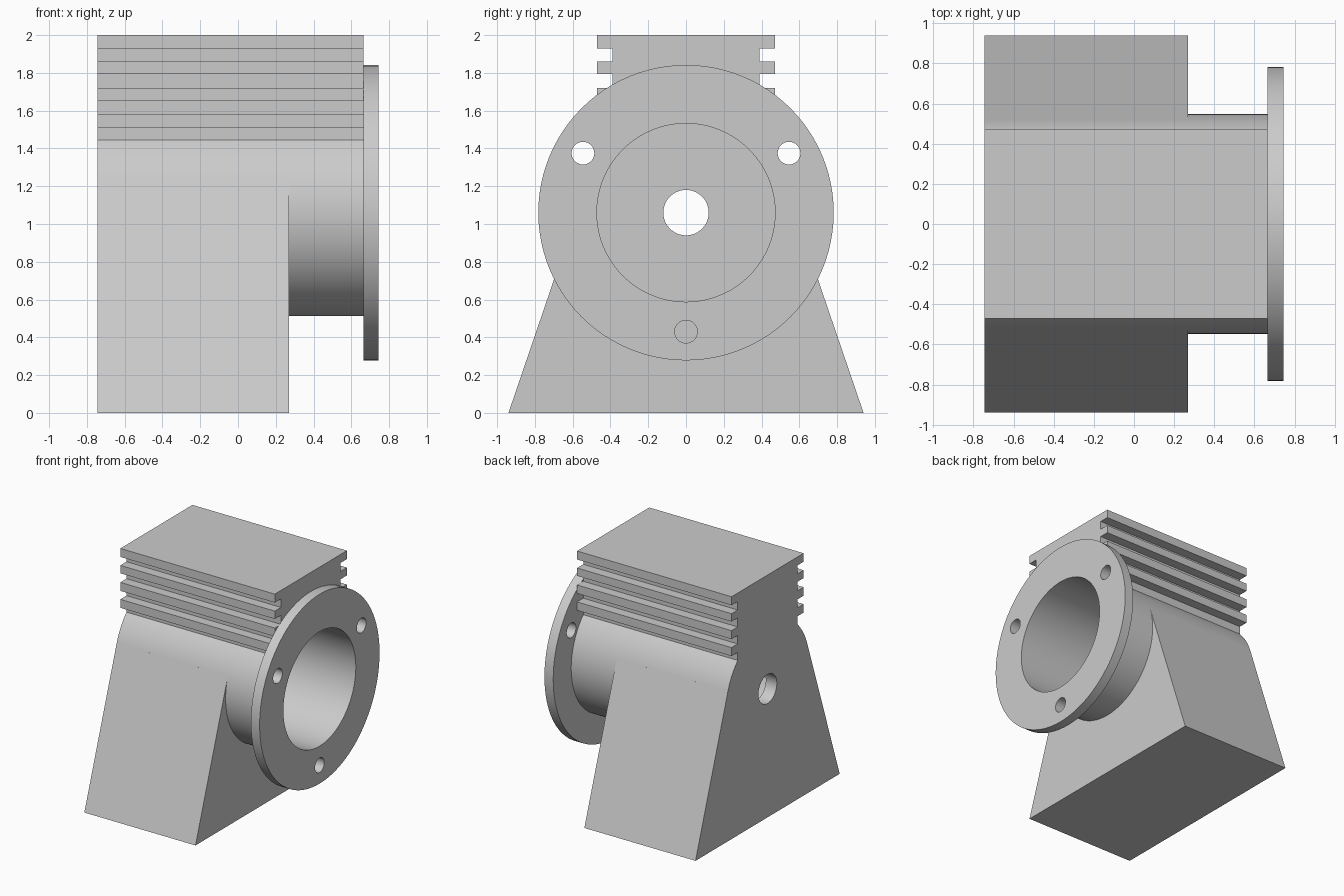
import bpy, bmesh, math

cube = bpy.data.objects.get("Cube")
if cube:
    bpy.data.objects.remove(cube, do_unlink=True)

AXIS_Z = 1.06                       # height of the bore axis
BACK, STEP, NECK, FRONT = -0.745, 0.27, 0.665, 0.745
TUBE_R, BORE_R, FLANGE_R = 0.547, 0.472, 0.782
FOOT_Y, CORE_Y, FIN_Y = 0.94, 0.39, 0.47
SEGMENTS = 96

metal = bpy.data.materials.new("Light grey metal")
metal.use_nodes = True
grey = (0.6, 0.6, 0.6, 1)
metal.diffuse_color = grey
metal.node_tree.nodes["Principled BSDF"].inputs["Base Color"].default_value = grey


def extrude(name, profile, x0, x1):
    """Closed (y, z) profile swept along x."""
    bm = bmesh.new()
    face = bm.faces.new([bm.verts.new((x0, y, z)) for y, z in profile])
    swept = bmesh.ops.extrude_face_region(bm, geom=[face])["geom"]
    moved = [v for v in swept if isinstance(v, bmesh.types.BMVert)]
    bmesh.ops.translate(bm, verts=moved, vec=(x1 - x0, 0, 0))
    bmesh.ops.recalc_face_normals(bm, faces=bm.faces)
    mesh = bpy.data.meshes.new(name)
    bm.to_mesh(mesh)
    bm.free()
    mesh.materials.append(metal)
    obj = bpy.data.objects.new(name, mesh)
    bpy.context.collection.objects.link(obj)
    return obj


def arc(radius, start, end, count, y=0, z=AXIS_Z):
    angles = [start + (end - start) * i / count for i in range(count + 1)]
    return [(y + radius * math.cos(a), z + radius * math.sin(a)) for a in angles]


def disc(name, radius, x0, x1, y=0, z=AXIS_Z):
    return extrude(name, arc(radius, 0, math.tau, SEGMENTS, y, z)[:-1], x0, x1)


def cut(obj, cutters):
    """Subtract the cutters, bake the result, and smooth the round faces."""
    bpy.ops.object.select_all(action="DESELECT")
    bpy.context.view_layer.objects.active = obj
    obj.select_set(True)
    for cutter in cutters:
        mod = obj.modifiers.new("Cut", "BOOLEAN")
        mod.operation = "DIFFERENCE"
        mod.solver = "EXACT"
        mod.object = cutter
        bpy.ops.object.modifier_apply(modifier=mod.name)
    bpy.ops.object.shade_smooth_by_angle(angle=math.radians(25))


# Cylinder housing with cooling fins: half profile, then mirrored
shoulder = math.acos(CORE_Y / TUBE_R)
half = arc(TUBE_R, -math.pi / 2, shoulder, 48)
levels = [1.51, 1.58, 1.65, 1.72, 1.795, 1.86, 1.93, 2.0]
for low, high in zip(levels[::2], levels[1::2]):
    half += [(CORE_Y, low), (FIN_Y, low), (FIN_Y, high)]
    if high < 2:
        half.append((CORE_Y, high))
mirrored = [(-y, z) for y, z in reversed(half[1:])]
housing = extrude("finned_housing", half + mirrored, BACK, NECK)

# Pedestal whose sloping sides run tangent into the housing
slope = math.acos(TUBE_R / math.hypot(FOOT_Y, AXIS_Z)) - math.atan2(AXIS_Z, FOOT_Y)
ty, tz = TUBE_R * math.cos(slope), AXIS_Z + TUBE_R * math.sin(slope)
pedestal = extrude("pedestal", [(-FOOT_Y, 0), (FOOT_Y, 0), (ty, tz), (-ty, tz)], BACK, STEP)

# Mounting flange
flange = disc("flange", FLANGE_R, NECK, FRONT)

# Bore, shaft hole and bolt holes
bore = disc("bore_cutter", BORE_R, BACK + 0.1, FRONT + 0.1)
shaft = disc("shaft_cutter", 0.12, BACK - 0.1, BACK + 0.2)
clearance = disc("clearance_cutter", 0.51, BACK - 0.1, STEP + 0.1)
bolts = []
for degrees in (30, 150, 270):
    a = math.radians(degrees)
    bolts.append(disc("bolt_cutter", 0.06, NECK - 0.1, FRONT + 0.1,
                      0.63 * math.cos(a), AXIS_Z + 0.63 * math.sin(a)))

cut(housing, [bore, shaft])
cut(pedestal, [clearance])
cut(flange, [bore] + bolts)

for cutter in [bore, shaft, clearance] + bolts:
    bpy.data.objects.remove(cutter, do_unlink=True)
